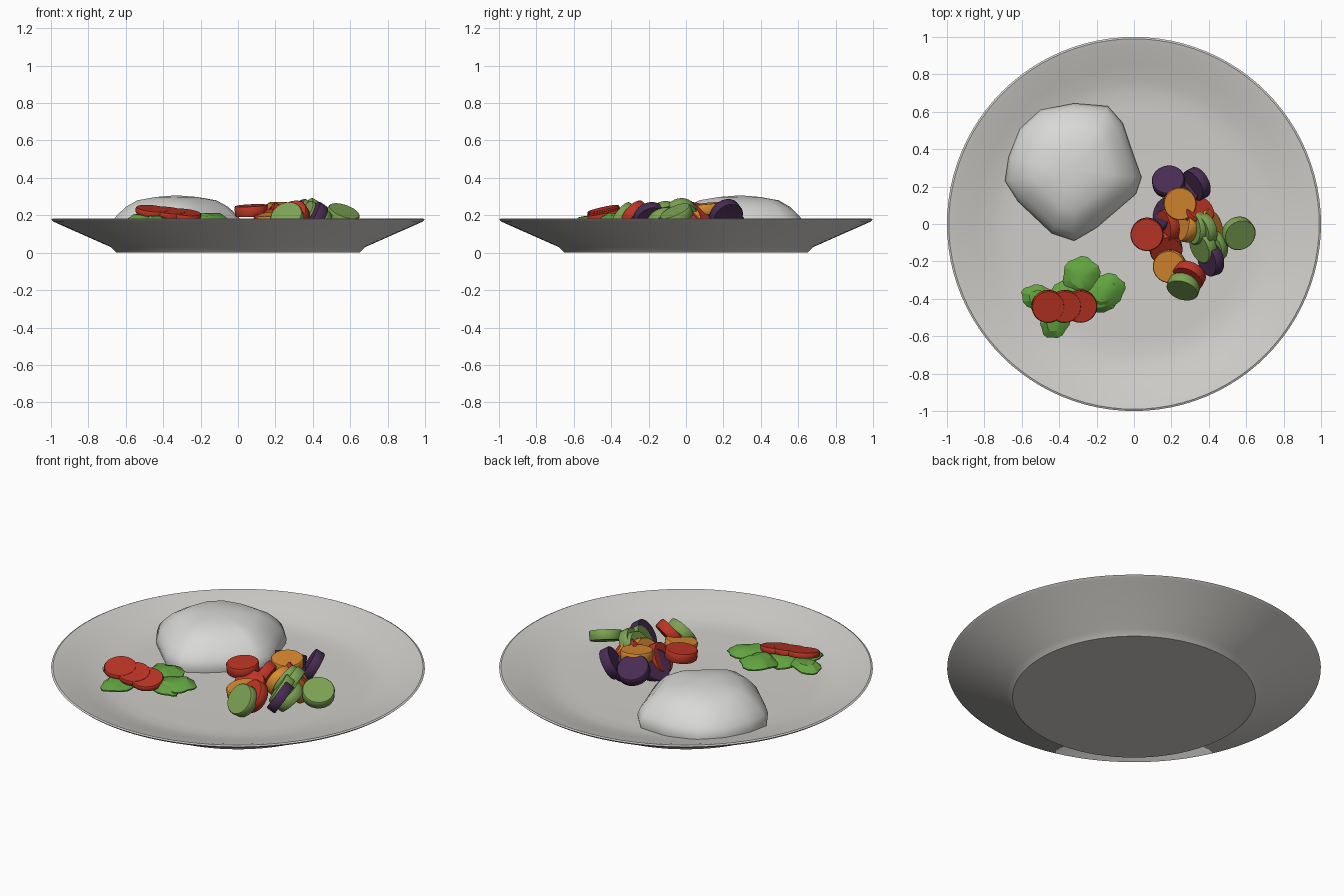
import bpy, bmesh, math
from mathutils import Vector

cube = bpy.data.objects.get("Cube")
if cube:
    bpy.data.objects.remove(cube, do_unlink=True)


def material(name, rgb):
    m = bpy.data.materials.new(name)
    m.use_nodes = True
    m.diffuse_color = (*rgb, 1)
    bsdf = m.node_tree.nodes["Principled BSDF"]
    bsdf.inputs["Base Color"].default_value = (*rgb, 1)
    bsdf.inputs["Roughness"].default_value = 0.6
    return m


CERAMIC = material("warm white ceramic", (0.63, 0.615, 0.585))
RICE = material("rice white", (0.69, 0.69, 0.675))
LEAF = material("leaf green", (0.12, 0.36, 0.05))
RED = material("tomato red", (0.5, 0.035, 0.018))
ORANGE = material("carrot orange", (0.68, 0.25, 0.03))
GREEN = material("courgette green", (0.2, 0.36, 0.085))
PURPLE = material("aubergine purple", (0.065, 0.025, 0.085))


def finish(name, bm, mat, angle=35):
    bmesh.ops.recalc_face_normals(bm, faces=bm.faces)
    mesh = bpy.data.meshes.new(name)
    bm.to_mesh(mesh)
    bm.free()
    mesh.materials.append(mat)
    ob = bpy.data.objects.new(name, mesh)
    bpy.context.collection.objects.link(ob)
    bpy.ops.object.select_all(action='DESELECT')
    ob.select_set(True)
    bpy.context.view_layer.objects.active = ob
    bpy.ops.object.shade_smooth_by_angle(angle=math.radians(angle))
    return ob


def rings(bm, levels, outline, centre=(0, 0)):
    """Skin stacked copies of an outline; levels hold (scale, z), poles have scale 0."""
    loops = []
    for s, z in levels:
        if s == 0:
            loops.append([bm.verts.new((*centre, z))])
        else:
            loops.append([bm.verts.new((centre[0] + x * s, centre[1] + y * s, z)) for x, y in outline])
    n = len(outline)
    for a, b in zip(loops, loops[1:]):
        for i in range(n):
            j = (i + 1) % n
            if len(a) == 1:
                bm.faces.new((a[0], b[i], b[j]))
            elif len(b) == 1:
                bm.faces.new((a[i], a[j], b[0]))
            else:
                bm.faces.new((a[i], a[j], b[j], b[i]))


def circle(n):
    return [(math.cos(math.tau * i / n), math.sin(math.tau * i / n)) for i in range(n)]


# Plate, turned from one closed profile
bm = bmesh.new()
rings(bm, [(0, 0), (0.65, 0), (0.68, 0.03), (0.985, 0.165), (1, 0.178), (0.99, 0.183),
           (0.96, 0.176), (0.85, 0.14), (0.76, 0.114), (0.7, 0.103), (0.62, 0.1), (0, 0.1)], circle(96))
finish("plate", bm, CERAMIC)

# Rice mound: an uneven rounded outline, shrinking upward
hull = [(-.69, .23), (-.67, .36), (-.61, .51), (-.5, .61), (-.32, .645), (-.14, .63), (-.06, .54),
        (-.02, .42), (.04, .25), (.01, .16), (-.2, -.02), (-.32, -.09), (-.44, -.05), (-.62, .12)]
cx, cy = -0.33, 0.29
bm = bmesh.new()
rings(bm, [(0, 0.09), (0.98, 0.09), (1, 0.125), (0.96, 0.165), (0.88, 0.2), (0.75, 0.245),
           (0.58, 0.28), (0.3, 0.298), (0, 0.307)], [(x - cx, y - cy) for x, y in hull], (cx, cy))
finish("rice_mound", bm, RICE, 60)


# Salad leaves: domed sheets with a lobed edge
def leaf(name, x, y, z, length, width, turn):
    n = 18
    bm = bmesh.new()
    c, s = math.cos(turn), math.sin(turn)
    outline = []
    for i in range(n):
        a = math.tau * i / n
        r = 1 + 0.06 * math.cos(6 * a + 1)
        u, v = length * r * math.cos(a), width * r * math.sin(a)
        outline.append((u * c - v * s, u * s + v * c))
    rings(bm, [(0, z + 0.005), (0.6, z - 0.004), (1, z - 0.02), (1.01, z - 0.012),
               (0.6, z + 0.014), (0, z + 0.024)], outline, (x, y))
    for v in bm.verts:
        v.co.z += 0.009 * math.sin(34 * v.co.x + 2) * math.cos(30 * v.co.y)
    finish(name, bm, LEAF, 25)


for i, spec in enumerate([(-.28, -.28, .195, .105, .1, 1.6), (-.16, -.36, .19, .115, .09, .4),
                          (-.5, -.4, .185, .105, .07, 2.8), (-.42, -.52, .175, .095, .075, 1.1),
                          (-.34, -.4, .18, .13, .1, .2), (-.2, -.41, .175, .1, .06, -.2)]):
    leaf(f"salad_leaf_{i + 1}", *spec)


# Vegetable slices: discs with a softened rim, aimed along a normal
def slice_disc(name, mat, centre, normal, radius=0.088, thick=0.055):
    bm = bmesh.new()
    h = thick / 2
    rings(bm, [(0, -h), (radius - 0.004, -h), (radius, 0.005 - h), (radius, h - 0.005),
               (radius - 0.004, h), (0, h)], circle(28))
    ob = finish(name, bm, mat, 50)
    ob.location = centre
    ob.rotation_euler = Vector(normal).to_track_quat('Z', 'Y').to_euler()


for i, (x, z) in enumerate([(-.46, .222), (-.37, .212), (-.285, .202)]):
    slice_disc(f"tomato_slice_{i + 1}", RED, (x, -.44, z), (.1, -.22, 1), 0.088, 0.03)

stack = {
    ("pepper", RED): [
        ((.07, -.055, .225), (-.05, -.08, 1)),
        ((.18, -.01, .18), (-.85, -.15, .45)),
        ((.17, -.13, .165), (.1, -.5, .8)),
        ((.295, -.275, .195), (-.35, -.65, .55)),
        ((.34, .07, .19), (.4, .5, .6))],
    ("carrot", ORANGE): [
        ((.245, .11, .235), (.05, -.1, 1)),
        ((.19, -.225, .18), (-.1, -.15, 1)),
        ((.285, -.01, .18), (-.9, .15, .4)),
        ((.405, -.01, .18), (.8, .3, .45))],
    ("courgette", GREEN): [
        ((.56, -.05, .2), (.28, -.35, .8)),
        ((.265, -.335, .185), (-.25, -.75, .55)),
        ((.335, -.02, .2), (-.85, -.1, .5)),
        ((.375, -.03, .205), (-.8, -.25, .5)),
        ((.37, -.12, .19), (-.8, -.35, .55)),
        ((.42, -.12, .165), (-.6, -.3, .7))],
    ("aubergine", PURPLE): [
        ((.185, .225, .2), (-.1, .45, .8)),
        ((.335, .215, .2), (-.75, -.4, .5)),
        ((.26, .175, .18), (.15, .4, .8)),
        ((.17, .05, .165), (-.8, .2, .5)),
        ((.41, -.19, .185), (-.8, -.25, .54))],
}
for (label, mat), discs in stack.items():
    for i, (centre, normal) in enumerate(discs):
        slice_disc(f"{label}_slice_{i + 1}", mat, centre, normal)
